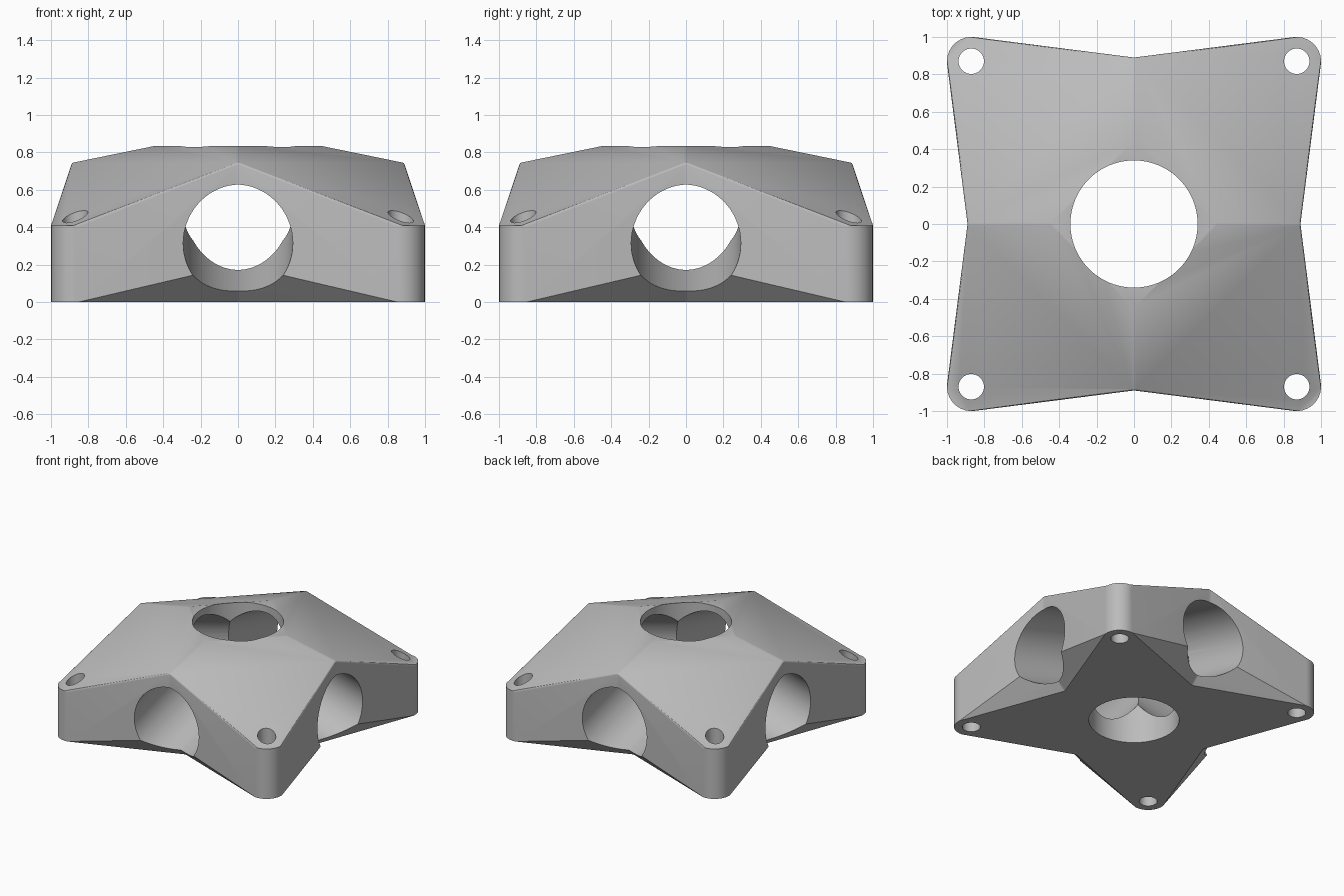
import bpy, bmesh, math
from mathutils import Vector, Matrix

if "Cube" in bpy.data.objects:
    bpy.data.objects.remove(bpy.data.objects["Cube"], do_unlink=True)

grey = bpy.data.materials.new("plain_grey")
grey.use_nodes = True
colour = (0.5, 0.5, 0.5, 1)
grey.diffuse_color = colour
grey.node_tree.nodes["Principled BSDF"].inputs["Base Color"].default_value = colour

CORNER, CORNER_R, POST_H = 0.87, 0.13, 0.41
ARC_STEPS = 10


def add_object(name, bm):
    mesh = bpy.data.meshes.new(name)
    bm.normal_update()
    bm.to_mesh(mesh)
    bm.free()
    obj = bpy.data.objects.new(name, mesh)
    bpy.context.collection.objects.link(obj)
    mesh.materials.append(grey)
    return obj


def build_block():
    """Four-pointed block: ridges on the axes, rounded posts on the diagonals."""
    bm = bmesh.new()
    arms, posts = [], []
    for i in range(4):
        turn = Matrix.Rotation(i * math.pi / 2, 3, 'Z')
        vert = lambda x, y, z: bm.verts.new(turn @ Vector((x, y, z)))
        # crown, ridge end, waist and foot of each side
        arms.append([vert(0.45, 0, 0.835), vert(0.89, 0, 0.745),
                     vert(0.89, 0, 0.2), vert(0.68, 0, 0)])
        # rounded corner, top and bottom rows
        arc = []
        for k in range(ARC_STEPS + 1):
            a = math.radians(-7 + 104 * k / ARC_STEPS)
            arc.append((CORNER + CORNER_R * math.cos(a), CORNER + CORNER_R * math.sin(a)))
        posts.append(([vert(x, y, POST_H) for x, y in arc], [vert(x, y, 0) for x, y in arc]))
    soft, floor = [], []
    for i in range(4):
        crown, ridge, waist, foot = arms[i]
        crown2, ridge2, waist2, foot2 = arms[(i + 1) % 4]
        top, low = posts[i]
        bm.faces.new((crown, ridge, ridge2, crown2))
        bm.faces.new([ridge] + top + [ridge2])
        bm.faces.new((ridge, waist, low[0], top[0]))
        bm.faces.new((waist, foot, low[0]))
        bm.faces.new((ridge2, top[-1], low[-1], waist2))
        bm.faces.new((waist2, low[-1], foot2))
        for k in range(ARC_STEPS):
            bm.faces.new((top[k], low[k], low[k + 1], top[k + 1]))
        floor += [foot] + low
        soft += [(crown, ridge), (ridge, waist), (waist, foot), (ridge, top[0]), (ridge2, top[-1])]
    bm.faces.new([a[0] for a in arms])
    bm.faces.new(floor[::-1])
    # soften the ridges, rims and waist folds
    edges = [bm.edges.get(pair) for pair in soft]
    bmesh.ops.bevel(bm, geom=edges, offset=0.055, segments=5, profile=0.5,
                    affect='EDGES', clamp_overlap=True)
    bmesh.ops.recalc_face_normals(bm, faces=bm.faces)
    bmesh.ops.triangulate(bm, faces=[f for f in bm.faces if len(f.verts) > 4])
    return add_object("block", bm)


def bore(name, start, end, radius, sides):
    """Cylindrical cutter running between two points."""
    start, end = Vector(start), Vector(end)
    axis = end - start
    bm = bmesh.new()
    bmesh.ops.create_cone(bm, cap_ends=True, segments=sides, radius1=radius, radius2=radius,
                          depth=axis.length,
                          matrix=Matrix.Translation((start + end) / 2)
                          @ axis.to_track_quat('Z', 'Y').to_matrix().to_4x4())
    return add_object(name, bm)


block = build_block()

# centre bore, sloping side bores and screw holes
cutters = [bore("centre_bore", (0, 0, -0.3), (0, 0, 1.2), 0.34, 96)]
for i in range(4):
    c, s = round(math.cos(i * math.pi / 2)), round(math.sin(i * math.pi / 2))
    cutters.append(bore("side_bore", (0, 0, 0.57), (1.3 * c, 1.3 * s, 0.57 - 1.3 * 0.276), 0.293, 96))
    x, y = CORNER * (c - s), CORNER * (c + s)
    cutters.append(bore("screw_hole", (x, y, -0.3), (x, y, 1.0), 0.068, 40))

bpy.context.view_layer.objects.active = block
block.select_set(True)
for cutter in cutters:
    cut = block.modifiers.new("cut", 'BOOLEAN')
    cut.operation, cut.solver, cut.object = 'DIFFERENCE', 'EXACT', cutter
    bpy.ops.object.modifier_apply(modifier=cut.name)
    bpy.data.objects.remove(cutter, do_unlink=True)

bpy.ops.object.select_all(action='DESELECT')
block.select_set(True)
bpy.ops.object.shade_smooth_by_angle(angle=math.radians(28))
